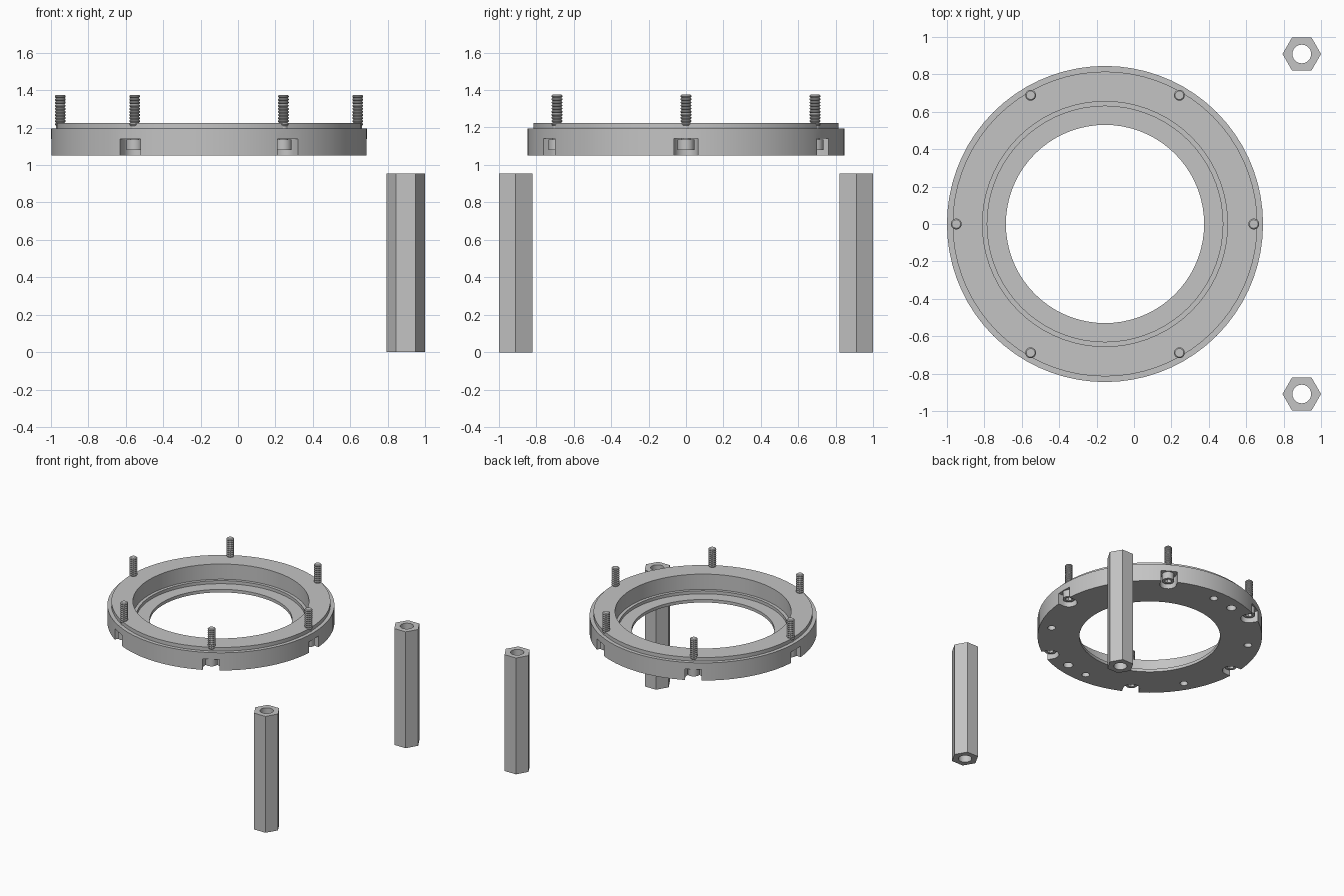
import bpy, bmesh
from math import pi, cos, sin, radians
from mathutils import Matrix

cube = bpy.data.objects.get("Cube")
if cube:
    bpy.data.objects.remove(cube, do_unlink=True)

GREY = bpy.data.materials.new("machined grey")
GREY.use_nodes = True
GREY.diffuse_color = (0.55, 0.55, 0.55, 1)
GREY.node_tree.nodes["Principled BSDF"].inputs["Base Color"].default_value = GREY.diffuse_color

CENTRE = Matrix.Translation((-0.155, 0, 0))
BOLT_R = 0.795


def make(name, bm):
    bmesh.ops.recalc_face_normals(bm, faces=bm.faces)
    mesh = bpy.data.meshes.new(name)
    bm.to_mesh(mesh)
    bm.free()
    mesh.materials.append(GREY)
    ob = bpy.data.objects.new(name, mesh)
    bpy.context.collection.objects.link(ob)
    return ob


def lathe(name, profile, segs, closed):
    """Revolve (radius, z) points; open profiles are capped at both ends."""
    bm = bmesh.new()
    rings = [[bm.verts.new((r * cos(2 * pi * i / segs), r * sin(2 * pi * i / segs), z))
              for i in range(segs)] for r, z in profile]
    pairs = list(zip(rings, rings[1:]))
    if closed:
        pairs.append((rings[-1], rings[0]))
    else:
        bm.faces.new(rings[0])
        bm.faces.new(rings[-1])
    for a, b in pairs:
        for i in range(segs):
            j = (i + 1) % segs
            bm.faces.new((a[i], a[j], b[j], b[i]))
    return make(name, bm)


def add_prism(bm, outline, z0, z1, matrix=Matrix()):
    low = [bm.verts.new(matrix @ Matrix.Translation((x, y, z0)).translation) for x, y in outline]
    high = [bm.verts.new(matrix @ Matrix.Translation((x, y, z1)).translation) for x, y in outline]
    bm.faces.new(low)
    bm.faces.new(high)
    for i in range(len(low)):
        j = (i + 1) % len(low)
        bm.faces.new((low[i], low[j], high[j], high[i]))


def circle(r, n, x=0):
    return [(x + r * cos(2 * pi * i / n), r * sin(2 * pi * i / n)) for i in range(n)]


def cut(ob, cutter_bm):
    cutter = make("cutter", cutter_bm)
    cutter.hide_render = True
    mod = ob.modifiers.new("cut", 'BOOLEAN')
    mod.operation, mod.solver, mod.object = 'DIFFERENCE', 'EXACT', cutter
    bpy.context.view_layer.objects.active = ob
    bpy.ops.object.modifier_apply(modifier=mod.name)
    bpy.data.objects.remove(cutter, do_unlink=True)


def smooth(ob):
    bpy.ops.object.select_all(action='DESELECT')
    ob.select_set(True)
    bpy.context.view_layer.objects.active = ob
    bpy.ops.object.shade_smooth_by_angle(angle=radians(30))


def turn(degrees):
    return Matrix.Rotation(radians(degrees), 4, 'Z')


# Stepped flange ring
ring = lathe("flange_ring", [(0.53, 1.05), (0.845, 1.05), (0.845, 1.195), (0.815, 1.195),
                             (0.815, 1.225), (0.655, 1.225), (0.655, 1.10), (0.63, 1.10),
                             (0.63, 1.075), (0.53, 1.075)], 72, True)

# U-shaped bolt pockets open to the rim, and blind holes underneath
pockets = bmesh.new()
W = 0.063
u_shape = [(BOLT_R + W * cos(a), W * sin(a)) for a in (pi / 2 + pi * i / 12 for i in range(13))]
u_shape += [(0.9, -W), (0.9, W)]
for k in range(6):
    add_prism(pockets, u_shape, 1.0, 1.14, turn(60 * k))
    add_prism(pockets, circle(0.03, 16, 0.75), 1.0, 1.13, turn(30 + 60 * k))
for angle in (105, 285):
    add_prism(pockets, circle(0.037, 16, 0.75), 1.0, 1.13, turn(angle))
cut(ring, pockets)
ring.matrix_world = CENTRE
smooth(ring)

# Threaded cap screws with hex sockets
profile = [(0.045, 1.08), (0.045, 1.137), (0.024, 1.137), (0.024, 1.21)]
PITCH = 0.0165
for i in range(10):
    z = 1.21 + i * PITCH
    profile += [(0.029, z + PITCH * 0.35), (0.029, z + PITCH * 0.65), (0.023, z + PITCH)]
screw = lathe("screw_1", profile, 20, False)
socket = bmesh.new()
add_prism(socket, circle(0.026, 6), 1.0, 1.11)
cut(screw, socket)
smooth(screw)
for k in range(6):
    ob = screw
    if k:
        ob = bpy.data.objects.new(f"screw_{k + 1}", screw.data)
        bpy.context.collection.objects.link(ob)
    ob.matrix_world = CENTRE @ turn(60 * k) @ Matrix.Translation((BOLT_R, 0, 0))

# Hexagonal standoffs with through holes
for name, y in (("front_standoff", -0.909), ("back_standoff", 0.909)):
    body = bmesh.new()
    add_prism(body, circle(0.103, 6), 0, 0.955)
    standoff = make(name, body)
    bore = bmesh.new()
    add_prism(bore, circle(0.05, 24), -0.1, 1.1)
    cut(standoff, bore)
    standoff.location = (0.897, y, 0)
    smooth(standoff)
